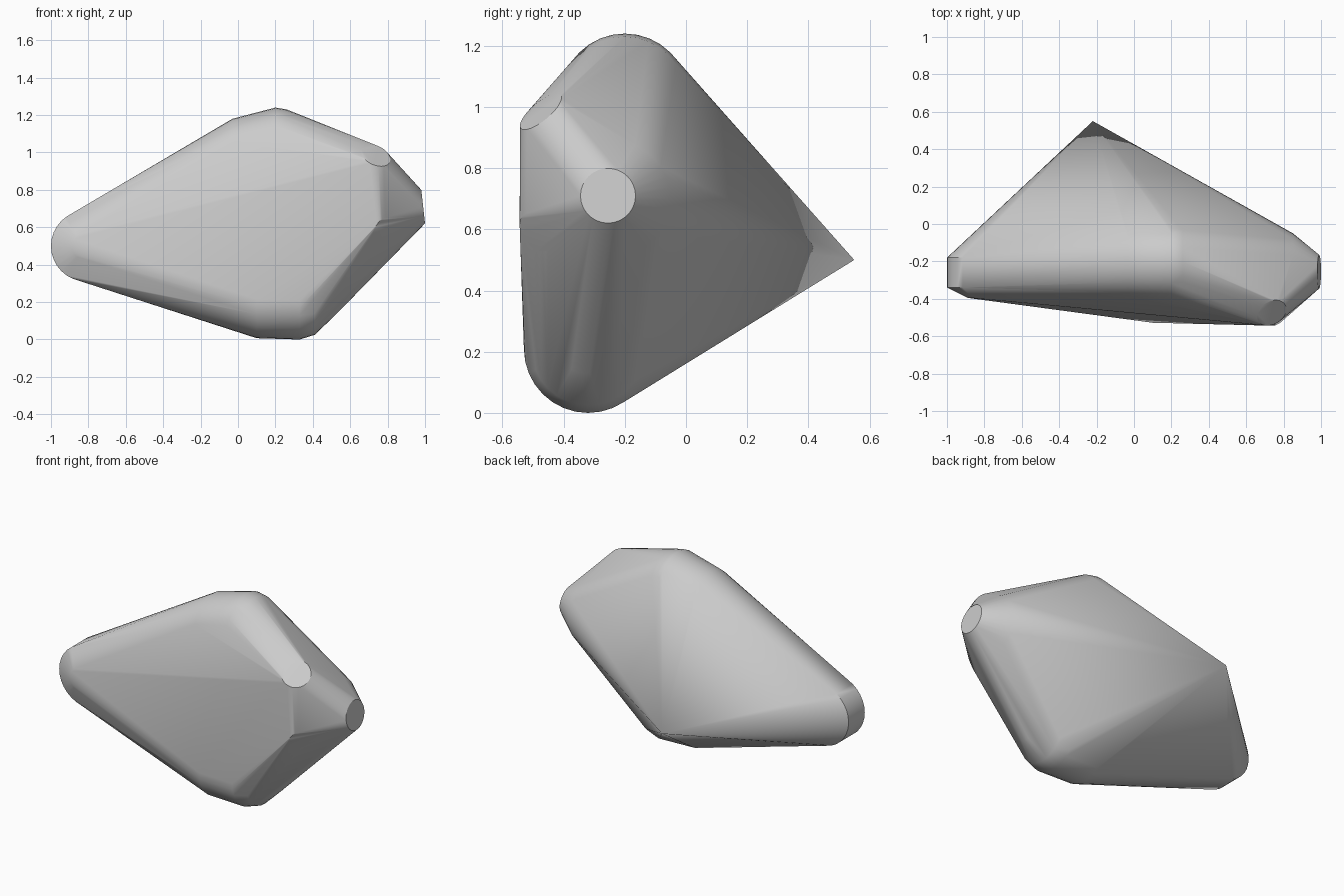
import bpy, bmesh, math
from mathutils import Vector

if "Cube" in bpy.data.objects:
    bpy.data.objects.remove(bpy.data.objects["Cube"])

grey = bpy.data.materials.new("light_grey")
grey.use_nodes = True
colour = (0.6, 0.6, 0.6, 1)
grey.diffuse_color = colour
grey.node_tree.nodes["Principled BSDF"].inputs["Base Color"].default_value = colour

bm = bmesh.new()


def ring(centre, normal, radius, sides=32):
    """Add a circle of loose points that the hull will wrap."""
    turn = Vector(normal).to_track_quat("Z", "Y")
    for i in range(sides):
        a = math.tau * i / sides
        p = Vector((math.cos(a), math.sin(a), 0)) * radius
        bm.verts.new(Vector(centre) + turn @ p)


X, Y = (1, 0, 0), (0, 1, 0)

# Back point
bm.verts.new((-0.22, 0.55, 0.5))

# Left-hand rounded end, with a small front face
ring((-0.81, -0.18, 0.5), Y, 0.19)
ring((-0.81, -0.34, 0.5), Y, 0.19)
ring((-0.82, -0.395, 0.5), Y, 0.07)

# Top rounded end
ring((-0.03, -0.2, 0.98), X, 0.2)
ring((0.2, -0.2, 1.03), X, 0.21)
ring((0.26, -0.2, 1.03), X, 0.2)

# Bottom rounded end, tapering to the side
ring((0.1, -0.32, 0.215), X, 0.208)
ring((0.33, -0.32, 0.21), X, 0.21)
ring((0.41, -0.32, 0.21), X, 0.185)
ring((0.52, -0.33, 0.21), X, 0.08)

# Side end: wide shoulder and flat disc
ring((0.85, -0.24, 0.7), X, 0.19)
ring((0.99, -0.255, 0.71), (1, 0, 0.11), 0.09)

# Flat disc on the upper front corner, and the lower front corner
ring((0.735, -0.475, 0.985), (0.35, -0.6, 0.72), 0.085)
ring((0.78, -0.49, 0.59), (0.6, -0.6, -0.4), 0.07)

# Wrap all the rings in one skin
hull = bmesh.ops.convex_hull(bm, input=bm.verts[:])
spare = {g for g in hull["geom_interior"] + hull["geom_unused"]
         if isinstance(g, bmesh.types.BMVert)}
bmesh.ops.delete(bm, geom=list(spare), context="VERTS")
bmesh.ops.dissolve_limit(bm, angle_limit=math.radians(0.5),
                         verts=bm.verts[:], edges=bm.edges[:])
bmesh.ops.recalc_face_normals(bm, faces=bm.faces[:])

mesh = bpy.data.meshes.new("faceted_stone")
bm.to_mesh(mesh)
bm.free()
mesh.materials.append(grey)
stone = bpy.data.objects.new("faceted_stone", mesh)
bpy.context.collection.objects.link(stone)
bpy.ops.object.select_all(action="DESELECT")
stone.select_set(True)
bpy.context.view_layer.objects.active = stone
bpy.ops.object.shade_smooth_by_angle(angle=math.radians(30))
